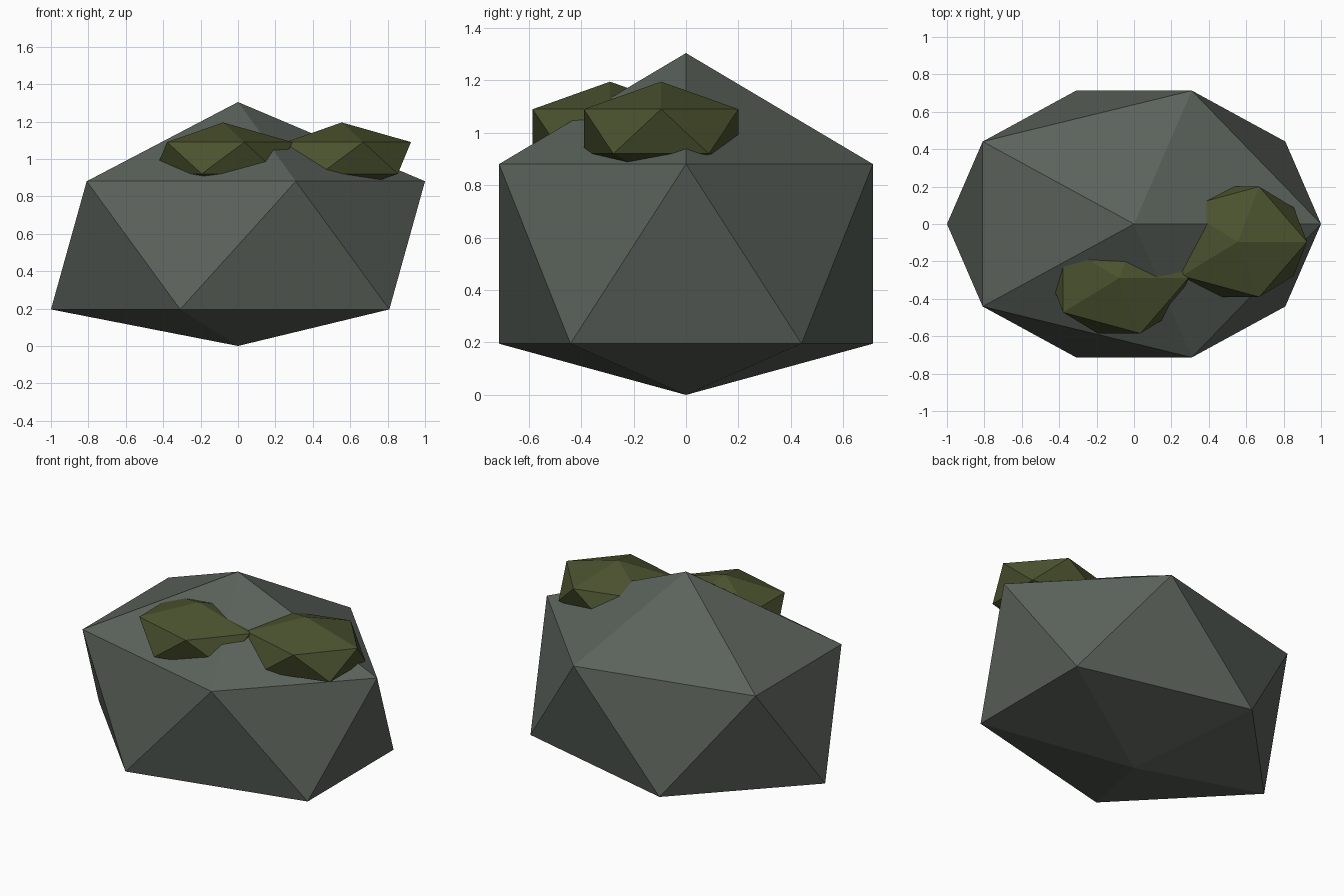
import bpy, bmesh, math

if "Cube" in bpy.data.objects:
    bpy.data.objects.remove(bpy.data.objects["Cube"])


def material(name, rgb):
    mat = bpy.data.materials.new(name)
    mat.diffuse_color = (*rgb, 1)
    mat.use_nodes = True
    mat.node_tree.nodes["Principled BSDF"].inputs["Base Color"].default_value = mat.diffuse_color
    return mat


def twenty_sided(name, centre, radii, mat, bottom=None):
    """Faceted lump: two offset five-point rings between two apexes."""
    cx, cy, cz = centre
    rx, ry, rz = radii
    ring_z = rz / math.sqrt(5)
    bm = bmesh.new()

    def ring(z, phase):
        return [bm.verts.new((cx + rx * math.cos(a), cy + ry * math.sin(a), z))
                for a in (phase + i * math.tau / 5 for i in range(5))]

    upper = ring(cz + ring_z, 0)
    lower = ring(cz - ring_z, math.pi / 5)
    top = bm.verts.new((cx, cy, cz + rz))
    base = bm.verts.new((cx, cy, cz - rz if bottom is None else bottom))
    for i in range(5):
        j = (i + 1) % 5
        bm.faces.new((top, upper[i], upper[j]))
        bm.faces.new((upper[i], lower[i], upper[j]))
        bm.faces.new((upper[j], lower[i], lower[j]))
        bm.faces.new((base, lower[j], lower[i]))
    bmesh.ops.recalc_face_normals(bm, faces=bm.faces)
    mesh = bpy.data.meshes.new(name)
    bm.to_mesh(mesh)
    bm.free()
    mesh.materials.append(mat)
    obj = bpy.data.objects.new(name, mesh)
    bpy.context.collection.objects.link(obj)
    return obj


stone = material("grey_stone", (0.105, 0.122, 0.105))
moss = material("dark_moss", (0.07, 0.085, 0.028))

# Boulder with a flattened underside
twenty_sided("boulder", (0, 0, 0.538), (1, 0.75, 0.766), stone, bottom=0)

# Moss clumps half sunk into the top of the boulder
for side, x, y in (("right", 0.555, -0.095), ("left", -0.08, -0.29)):
    twenty_sided("moss_clump_" + side, (x, y, 1.005), (0.37, 0.31, 0.19), moss)
